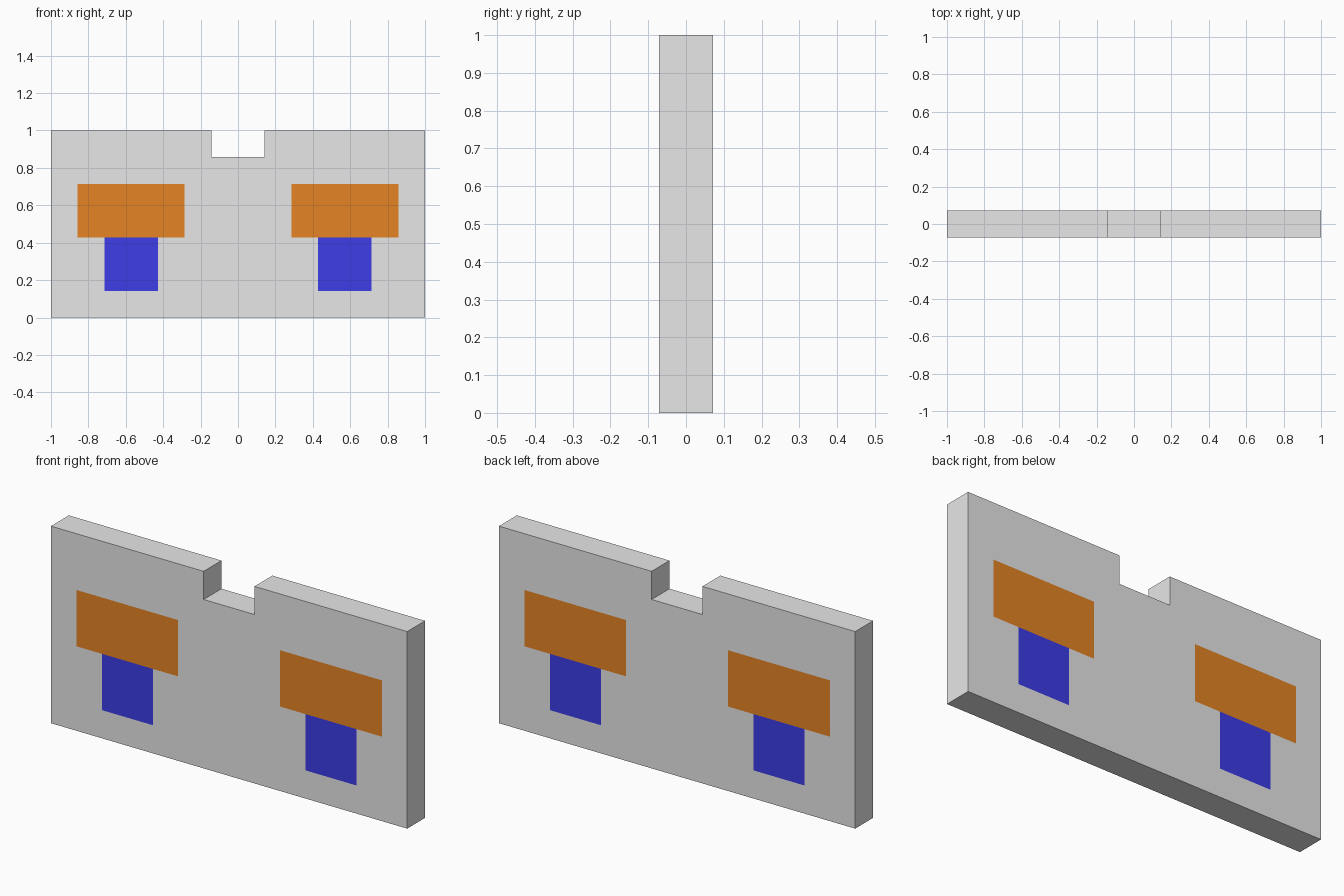
import bpy, bmesh

if "Cube" in bpy.data.objects:
    bpy.data.objects.remove(bpy.data.objects["Cube"])

U = 1 / 7          # design grid: the panel is 14 x 7 x 1 units
XS = [-7, -6, -5, -3, -2, -1, 1, 2, 3, 5, 6, 7]
ZS = [0, 1, 3, 5, 6, 7]


def material(name, rgb):
    m = bpy.data.materials.new(name)
    m.diffuse_color = (*rgb, 1)
    m.use_nodes = True
    m.node_tree.nodes["Principled BSDF"].inputs["Base Color"].default_value = m.diffuse_color
    return m


def colour_index(x, z):
    """Orange bar above a blue stem, mirrored about the centre."""
    if 2 < abs(x) < 6 and 3 < z < 5:
        return 1
    if 3 < abs(x) < 5 and 1 < z < 3:
        return 2
    return 0


# Panel front as flush cells, leaving out the notch at the top centre
bm = bmesh.new()
grid = {(x, z): bm.verts.new((x * U, -U / 2, z * U)) for x in XS for z in ZS}
for x0, x1 in zip(XS, XS[1:]):
    for z0, z1 in zip(ZS, ZS[1:]):
        if (x0, z0) != (-1, 6):
            bm.faces.new([grid[p] for p in ((x0, z0), (x1, z0), (x1, z1), (x0, z1))])

# Thicken to the back
back = bmesh.ops.extrude_face_region(bm, geom=bm.faces[:], use_keep_orig=True)["geom"]
bmesh.ops.translate(bm, vec=(0, U, 0),
                    verts=[g for g in back if isinstance(g, bmesh.types.BMVert)])
bmesh.ops.recalc_face_normals(bm, faces=bm.faces[:])

# Paint the front and back cells
for f in bm.faces:
    if abs(f.normal.y) > 0.9:
        c = f.calc_center_median()
        f.material_index = colour_index(c.x / U, c.z / U)

mesh = bpy.data.meshes.new("notched_panel")
bm.to_mesh(mesh)
bm.free()
for name, rgb in (("light_grey", (0.8, 0.8, 0.8)),
                  ("orange", (0.79, 0.23, 0.018)),
                  ("blue", (0.048, 0.048, 0.83))):
    mesh.materials.append(material(name, rgb))
bpy.context.collection.objects.link(bpy.data.objects.new("notched_panel", mesh))
